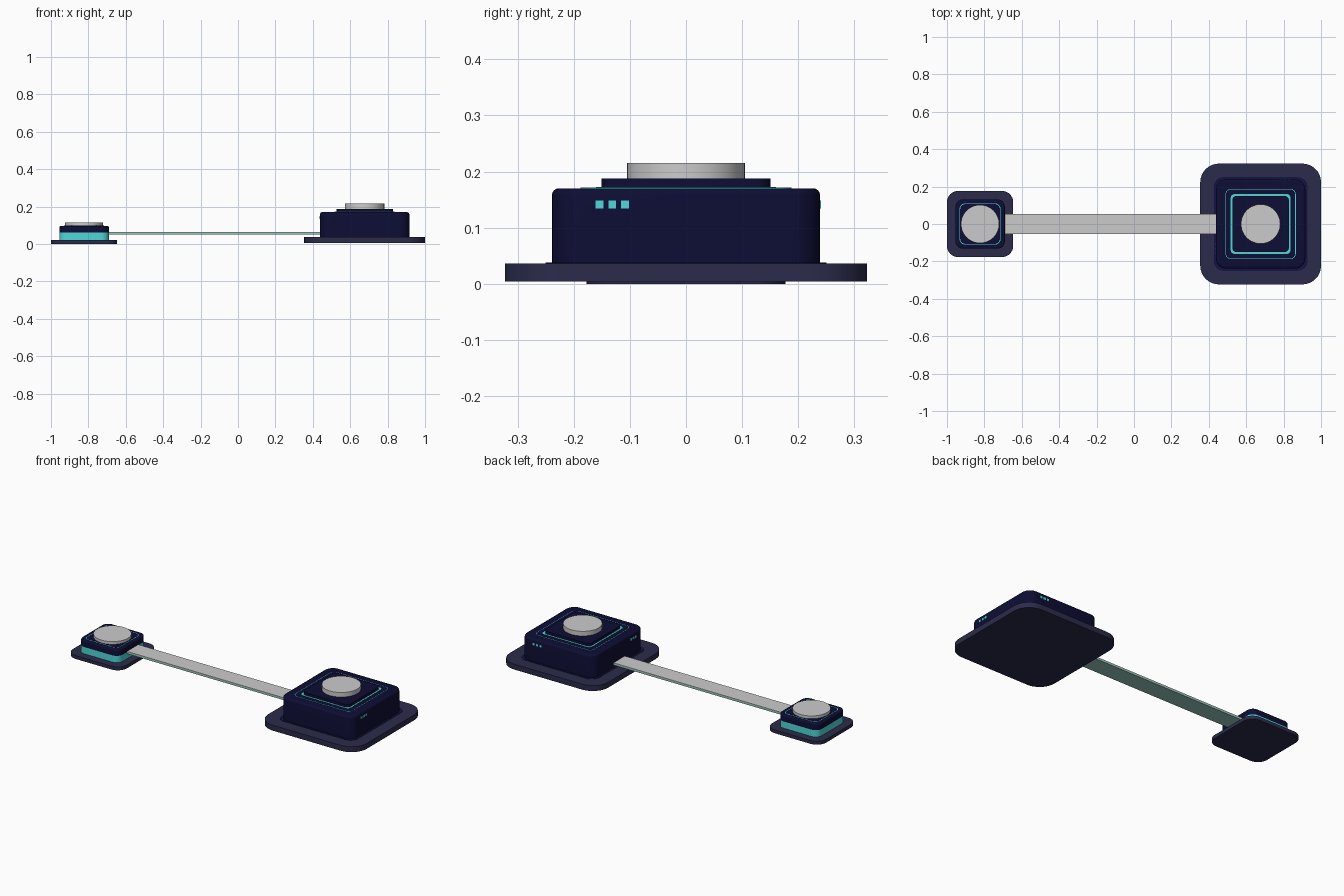
import bpy, bmesh, math

if "Cube" in bpy.data.objects:
    bpy.data.objects.remove(bpy.data.objects["Cube"])


def material(name, rgb):
    m = bpy.data.materials.new(name)
    m.diffuse_color = (*rgb, 1)
    m.use_nodes = True
    m.node_tree.nodes["Principled BSDF"].inputs["Base Color"].default_value = m.diffuse_color
    return m


NAVY = material("navy", (0.004, 0.004, 0.035))
SLATE = material("slate", (0.024, 0.024, 0.07))
TRIM = material("trim_blue", (0.006, 0.006, 0.06))
TEAL = material("teal", (0.08, 0.68, 0.68))
GREEN = material("pale_green", (0.3, 0.58, 0.5))


def finish(name, bm, mat):
    bmesh.ops.recalc_face_normals(bm, faces=bm.faces)
    mesh = bpy.data.meshes.new(name)
    bm.to_mesh(mesh)
    bm.free()
    ob = bpy.data.objects.new(name, mesh)
    bpy.context.collection.objects.link(ob)
    if mat:
        mesh.materials.append(mat)
    bpy.context.view_layer.objects.active = ob
    bpy.ops.object.select_all(action='DESELECT')
    ob.select_set(True)
    bpy.ops.object.shade_smooth_by_angle(angle=math.radians(30))
    return ob


def rounded_loop(bm, cx, hx, hy, r, z, n=8):
    verts = []
    for k, (sx, sy) in enumerate([(1, 1), (-1, 1), (-1, -1), (1, -1)]):
        for i in range(n + 1):
            a = math.pi / 2 * (k + i / n)
            verts.append(bm.verts.new((cx + sx * (hx - r) + r * math.cos(a),
                                       sy * (hy - r) + r * math.sin(a), z)))
    return verts


def slab(name, cx, hx, hy, r, z0, z1, mat, bevel=0.0):
    """Rounded rectangular block, optionally with a rounded top rim."""
    bm = bmesh.new()
    levels = [(0, z0)]
    if bevel:
        for i in range(5):
            a = math.pi / 2 * i / 4
            levels.append((bevel * (1 - math.cos(a)), z1 - bevel * (1 - math.sin(a))))
    else:
        levels.append((0, z1))
    loops = [rounded_loop(bm, cx, hx - d, hy - d, r - d, z) for d, z in levels]
    for a, b in zip(loops, loops[1:]):
        for i in range(len(a)):
            j = (i + 1) % len(a)
            bm.faces.new((a[i], a[j], b[j], b[i]))
    bm.faces.new(loops[0][::-1])
    bm.faces.new(loops[-1])
    return finish(name, bm, mat)


def box(name, lo, hi, mat=None):
    bm = bmesh.new()
    bmesh.ops.create_cube(bm, size=1)
    for v in bm.verts:
        v.co = [l if c < 0 else h for c, l, h in zip(v.co, lo, hi)]
    return finish(name, bm, mat)


def disc(name, cx, r, z0, z1):
    bm = bmesh.new()
    bmesh.ops.create_cone(bm, cap_ends=True, segments=64, radius1=r, radius2=r, depth=z1 - z0)
    bmesh.ops.translate(bm, verts=bm.verts, vec=(cx, 0, (z0 + z1) / 2))
    return finish(name, bm, None)


# Large station: base, body, stepped top with glowing outlines, grey puck
L = 0.677
slab("large_base", L, 0.323, 0.323, 0.10, 0.004, 0.036, SLATE)
slab("large_body_trim", L, 0.25, 0.25, 0.05, 0.035, 0.038, TRIM)
slab("large_body", L, 0.239, 0.239, 0.055, 0.03, 0.170, NAVY, 0.012)
slab("large_outer_outline", L, 0.188, 0.188, 0.03, 0.168, 0.1712, TEAL)
slab("large_top_panel", L, 0.185, 0.185, 0.027, 0.168, 0.1718, NAVY)
slab("large_inner_outline", L, 0.160, 0.160, 0.02, 0.168, 0.1726, TEAL)
slab("large_step", L, 0.151, 0.151, 0.025, 0.168, 0.188, NAVY)
disc("large_puck", L, 0.105, 0.186, 0.215)

# Indicator lights, three on each of the left, right and back sides
h = 0.007
for i in range(3):
    d = 0.109 + 0.0225 * i
    for side, s in (("left", -1), ("right", 1)):
        x = L + s * 0.239
        box(f"light_{side}_{i}", (x - 0.002, -d - h, 0.134), (x + 0.002, -d + h, 0.148), TEAL)
    box(f"light_back_{i}", (L + d - h, 0.237, 0.134), (L + d + h, 0.241, 0.148), TEAL)

# Small station: base, glowing band, dark cap, outline, grey puck
S = -0.823
slab("small_base", S, 0.177, 0.177, 0.06, 0.0, 0.02, SLATE)
slab("small_glow_band", S, 0.132, 0.132, 0.04, 0.018, 0.06, TEAL)
slab("small_cap", S, 0.132, 0.132, 0.04, 0.06, 0.096, NAVY, 0.006)
slab("small_outline", S, 0.110, 0.110, 0.03, 0.094, 0.0968, TEAL)
slab("small_top_panel", S, 0.106, 0.106, 0.026, 0.094, 0.0974, NAVY)
disc("small_puck", S, 0.102, 0.096, 0.114)

# Flat strip joining the two stations: grey top layer on a pale green layer
box("strip_lower", (-0.70, -0.053, 0.050), (0.445, 0.053, 0.060), GREEN)
box("strip_upper", (-0.70, -0.053, 0.060), (0.445, 0.053, 0.064))
